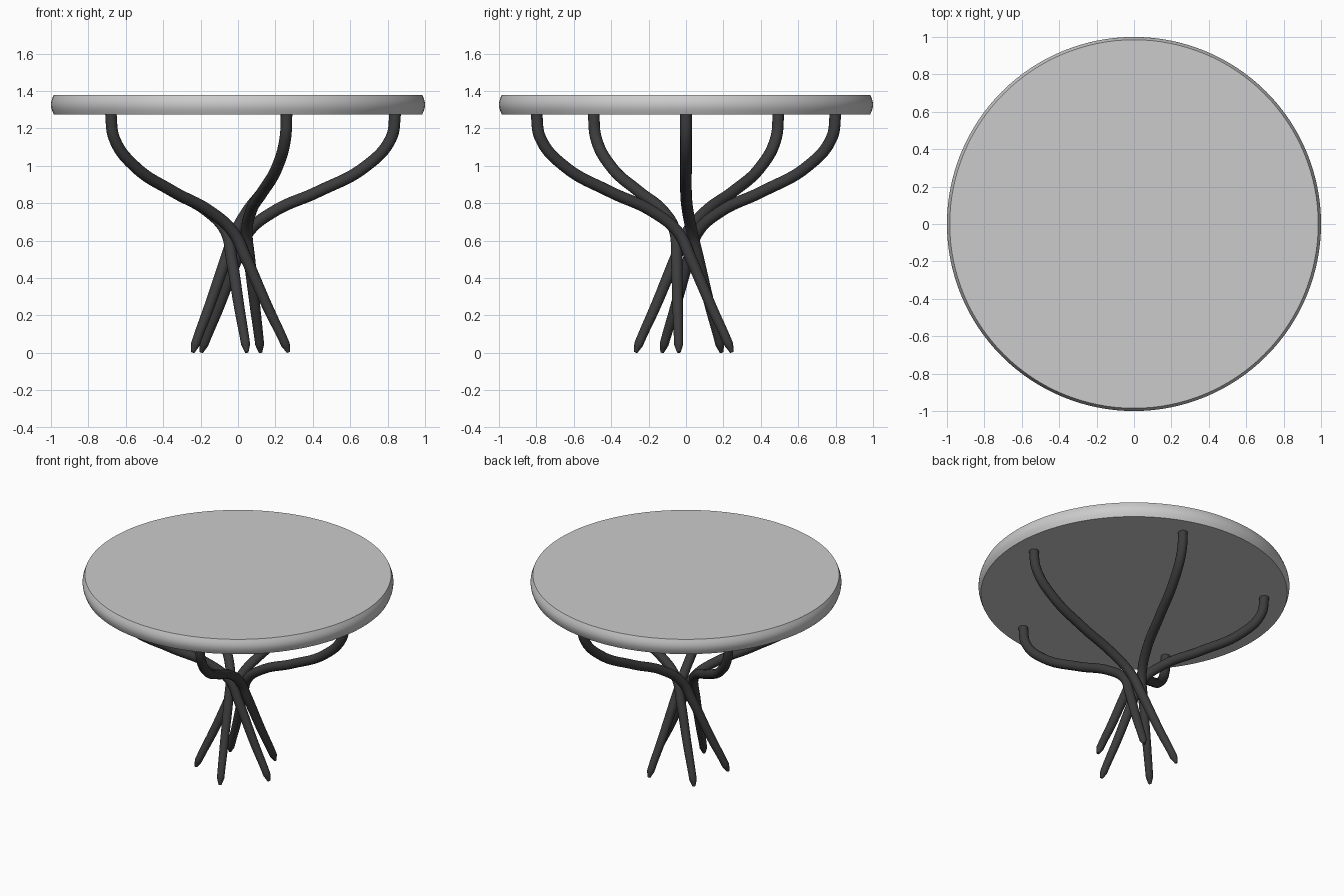
import bpy, bmesh, math

if "Cube" in bpy.data.objects:
    bpy.data.objects.remove(bpy.data.objects["Cube"])


def material(name, rgb):
    m = bpy.data.materials.new(name)
    m.diffuse_color = (*rgb, 1)
    m.use_nodes = True
    m.node_tree.nodes["Principled BSDF"].inputs["Base Color"].default_value = m.diffuse_color
    return m


light_grey = material("light grey", (0.6, 0.6, 0.6))
charcoal = material("charcoal", (0.045, 0.045, 0.045))


def activate(ob):
    bpy.ops.object.select_all(action='DESELECT')
    ob.select_set(True)
    bpy.context.view_layer.objects.active = ob


# Round table top: lathed profile with a bulging rim
def make_top(bottom=1.275, top=1.38, edge=0.985, sides=128, steps=10):
    bm = bmesh.new()
    rings = []
    for i in range(steps + 1):
        t = i / steps
        r = edge + (1 - edge) * math.sin(math.pi * t)
        z = bottom + (top - bottom) * t
        rings.append([bm.verts.new((r * math.cos(2 * math.pi * k / sides),
                                    r * math.sin(2 * math.pi * k / sides), z))
                      for k in range(sides)])
    for a, b in zip(rings, rings[1:]):
        for k in range(sides):
            n = (k + 1) % sides
            bm.faces.new((a[k], a[n], b[n], b[k]))
    bm.faces.new(rings[-1])
    bm.faces.new(rings[0][::-1])
    me = bpy.data.meshes.new("table_top")
    bm.to_mesh(me)
    bm.free()
    ob = bpy.data.objects.new("table_top", me)
    bpy.context.collection.objects.link(ob)
    me.materials.append(light_grey)
    activate(ob)
    bpy.ops.object.shade_smooth_by_angle(angle=math.radians(35))


# One leg path: x, y, z, tube radius (from under the top to the pointed foot)
LEG = [
    (0.842, 0.0, 1.29, 0.031),
    (0.817, 0.0, 1.145, 0.031),
    (0.68, 0.0, 0.995, 0.031),
    (0.43, 0.0, 0.863, 0.031),
    (0.19, 0.010, 0.755, 0.031),
    (0.055, 0.032, 0.645, 0.031),
    (-0.007, 0.067, 0.50, 0.031),
    (-0.10, 0.128, 0.25, 0.028),
    (-0.182, 0.181, 0.045, 0.024),
    (-0.196, 0.190, 0.003, 0.010),
]


# Five crossing legs, each turned 72 degrees about the centre
def make_leg(index):
    cu = bpy.data.curves.new("leg_%d" % (index + 1), 'CURVE')
    cu.dimensions = '3D'
    cu.resolution_u = 10
    cu.bevel_depth = 1.0
    cu.bevel_resolution = 6
    cu.use_fill_caps = True
    sp = cu.splines.new('BEZIER')
    sp.bezier_points.add(len(LEG) - 1)
    a = math.radians(72 * index)
    c, s = math.cos(a), math.sin(a)
    for p, (x, y, z, r) in zip(sp.bezier_points, LEG):
        p.co = (x * c - y * s, x * s + y * c, z)
        p.radius = r
        p.handle_left_type = p.handle_right_type = 'AUTO'
    ob = bpy.data.objects.new(cu.name, cu)
    bpy.context.collection.objects.link(ob)
    cu.materials.append(charcoal)
    activate(ob)
    bpy.ops.object.convert(target='MESH')
    bpy.ops.object.shade_smooth_by_angle(angle=math.radians(40))


make_top()
for i in range(5):
    make_leg(i)
